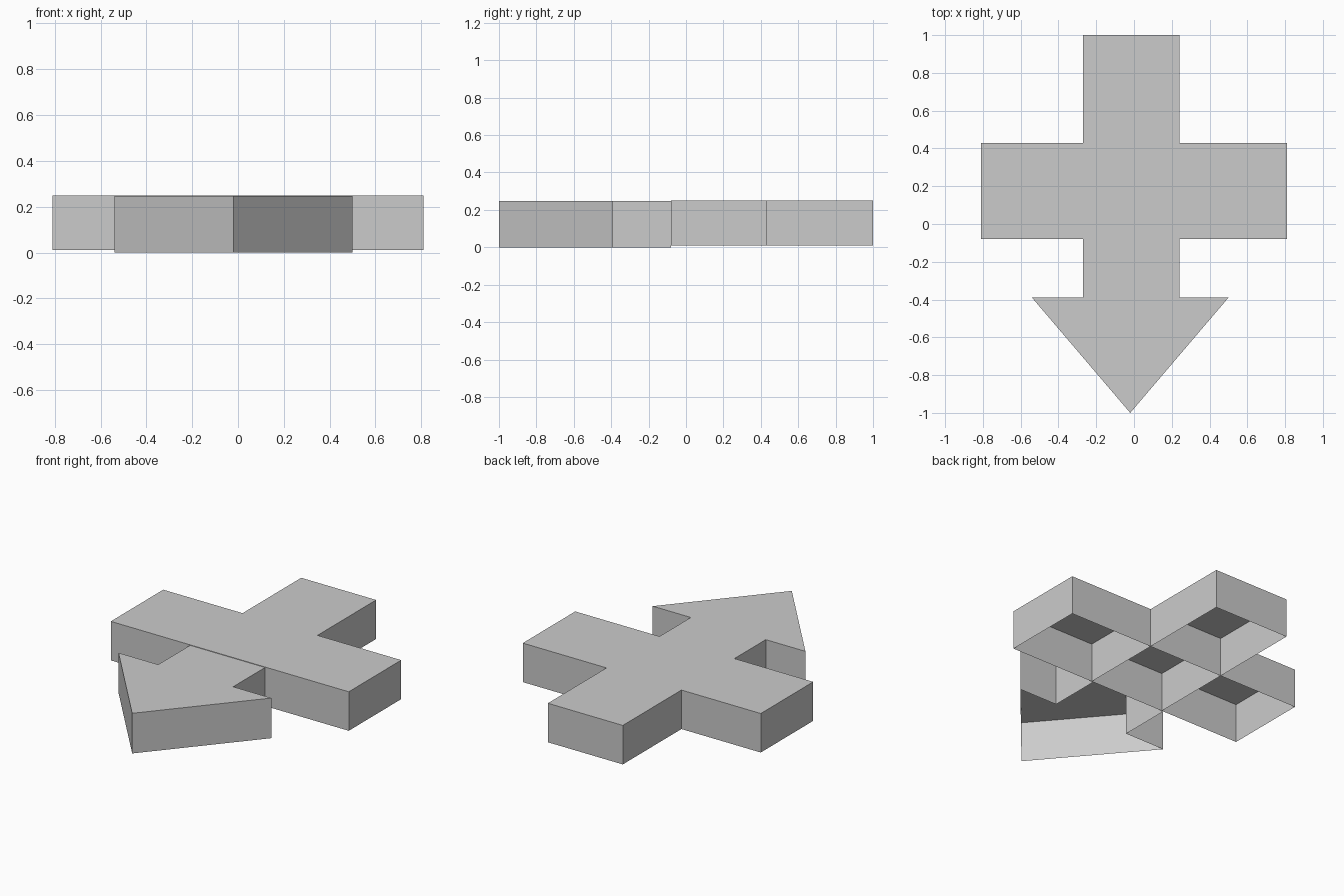
import bpy, bmesh

if "Cube" in bpy.data.objects:
    bpy.data.objects.remove(bpy.data.objects["Cube"])

# Main plan lines shared by all parts
L, R = -0.27, 0.24        # shaft left / right
F, B = -0.08, 0.43        # cross bar front / back
ARM, BACK = 0.81, 1.0     # arm reach, back arm end
HEAD = -0.39              # rear edge of the arrow head


def shell(name, outline, z0, z1, closed=True, cap=True):
    """Thin walls along a counter-clockwise outline, capped on top, open below."""
    bm = bmesh.new()
    low = [bm.verts.new((x, y, z0)) for x, y in outline]
    top = [bm.verts.new((x, y, z1)) for x, y in outline]
    n = len(outline)
    for i in range(n if closed else n - 1):
        j = (i + 1) % n
        bm.faces.new((low[i], low[j], top[j], top[i]))
    if cap:
        bm.faces.new(top)
    mesh = bpy.data.meshes.new(name)
    bm.to_mesh(mesh)
    bm.free()
    obj = bpy.data.objects.new(name, mesh)
    bpy.context.collection.objects.link(obj)
    return obj


# Cross-shaped body: left arm, right arm and back arm around the centre
shell("cross_body", [(-ARM, F), (ARM, F), (ARM, B), (R, B), (R, BACK),
                     (L, BACK), (L, B), (-ARM, B)], 0.01, 0.25)

# Inner walls between the centre and the three arms
shell("inner_dividers", [(R, F), (R, B), (L, B), (L, F)],
      0.01, 0.25, closed=False, cap=False)

# Neck and triangular head, one open-bottomed piece joined to the cross
shell("arrow_head", [(L, F), (L, HEAD), (-0.54, HEAD), (-0.02, -1.0),
                     (0.5, HEAD), (R, HEAD), (R, F)],
      0.0, 0.247, closed=False)
